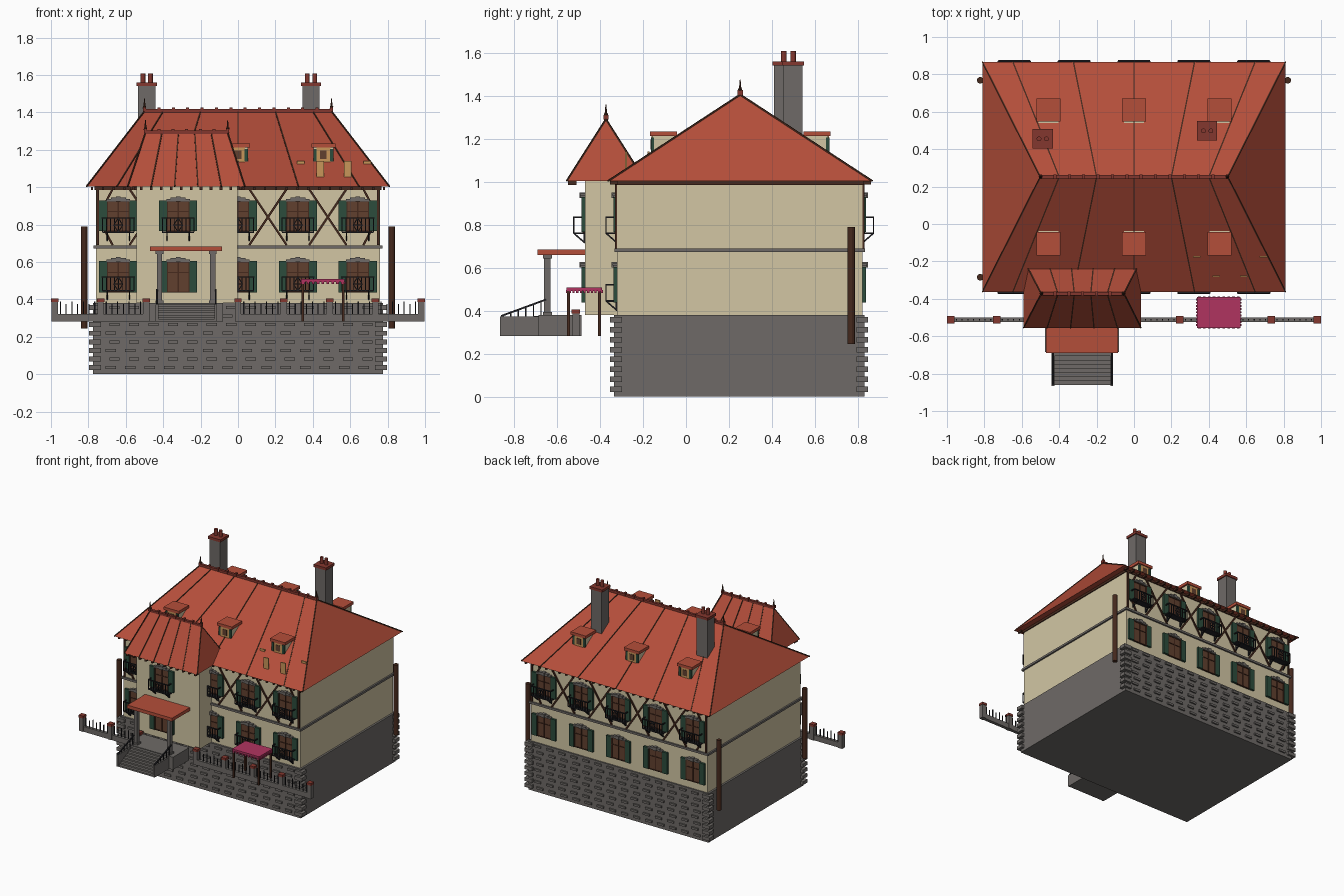
import bpy
import bmesh
from math import pi
from mathutils import Matrix, Vector

cube = bpy.data.objects.get("Cube")
if cube:
    bpy.data.objects.remove(cube, do_unlink=True)


def linear(hexcode):
    vals = [int(hexcode[i:i + 2], 16) / 255 for i in range(0, 6, 2)]
    return [((v + 0.055) / 1.055) ** 2.4 if v > 0.04 else v / 12.92 for v in vals] + [1]


PALETTE = {
    "roof_red": "b44e3a", "cap_red": "84372e", "plaster": "d2c6a4", "stone": "6e6a67",
    "timber": "46291d", "window_brown": "61402f", "shutter_green": "2c4c3c",
    "iron": "202024", "tan": "c8965a", "canopy_pink": "b03460",
}
mats = {}
for mat_name, code in PALETTE.items():
    m = bpy.data.materials.new(mat_name)
    m.use_nodes = True
    m.diffuse_color = linear(code)
    m.node_tree.nodes["Principled BSDF"].inputs["Base Color"].default_value = linear(code)
    mats[mat_name] = m

parts = {}


def part(name, mat):
    return parts.setdefault(name, (bmesh.new(), mat))[0]


def box(name, mat, x0, x1, y0, y1, z0, z1):
    size = Matrix.Diagonal((x1 - x0, y1 - y0, z1 - z0, 1))
    mid = Matrix.Translation(((x0 + x1) / 2, (y0 + y1) / 2, (z0 + z1) / 2))
    bmesh.ops.create_cube(part(name, mat), size=1, matrix=mid @ size)


def block(name, mat, x, y, z, w, d, h):
    box(name, mat, x - w / 2, x + w / 2, y - d / 2, y + d / 2, z - h / 2, z + h / 2)


def bar(name, mat, a, b, w, tip=None, sides=4):
    a, b = Vector(a), Vector(b)
    rot = (b - a).to_track_quat("Z", "Y").to_matrix().to_4x4()
    spin = Matrix.Rotation(pi / sides, 4, "Z")
    bmesh.ops.create_cone(part(name, mat), cap_ends=True, segments=sides, radius1=w,
                          radius2=w if tip is None else tip, depth=(b - a).length,
                          matrix=Matrix.Translation((a + b) / 2) @ rot @ spin)


def hip_roof(name, x0, x1, y0, y1, z, r0, r1, top, seams):
    bm = part(name, "roof_red")
    ry = (y0 + y1) / 2
    e = [Vector(c) for c in ((x0, y0, z), (x1, y0, z), (x1, y1, z), (x0, y1, z))]
    r = [Vector((r0, ry, top)), Vector((r1, ry, top))]
    v = [bm.verts.new(c) for c in e + r]
    for f in ((0, 1, 5, 4), (1, 2, 5), (2, 3, 4, 5), (3, 0, 4), (3, 2, 1, 0)):
        bm.faces.new([v[i] for i in f])
    # Hip ribs and standing seams
    for i, k in enumerate((0, 1, 1, 0)):
        bar(name + "_seams", "timber", e[i], r[k], 0.005)
    for t in seams:
        for a, b in ((0, 1), (3, 2)):
            bar(name + "_seams", "timber", e[a].lerp(e[b], t), r[0].lerp(r[1], t), 0.005)
    # Ridge tiles and finials
    box(name + "_ridge", "cap_red", r0, r1, ry - 0.01, ry + 0.01, top - 0.005, top + 0.012)
    n = round((r1 - r0) / 0.075)
    for i in range(n + 1):
        block(name + "_ridge", "cap_red", r0 + (r1 - r0) * i / n, ry, top + 0.01, 0.016, 0.024, 0.022)
    for p in r:
        bar(name + "_finials", "timber", p, p + Vector((0, 0, 0.07)), 0.009, 0.002, 8)
        bmesh.ops.create_icosphere(part(name + "_finials", "timber"), subdivisions=1, radius=0.011,
                                   matrix=Matrix.Translation(p + Vector((0, 0, 0.022))))


# Main volumes
box("stone_base", "stone", -0.775, 0.775, -0.335, 0.83, 0, 0.38)
box("house_walls", "plaster", -0.76, 0.76, -0.32, 0.82, 0.38, 1.005)
box("tower_walls", "plaster", -0.543, -0.003, -0.47, -0.3, 0.38, 1.005)
box("floor_band", "stone", -0.772, 0.772, -0.332, 0.832, 0.672, 0.688)
box("cornice", "timber", -0.767, 0.767, -0.327, 0.827, 0.985, 1.004)
hip_roof("main_roof", -0.81, 0.81, -0.363, 0.867, 1.003, -0.5, 0.5, 1.405,
         [0.1, 0.3, 0.5, 0.7, 0.9])
hip_roof("tower_roof", -0.59, 0.037, -0.555, -0.19, 1.003, -0.495, -0.055, 1.29,
         [0.2, 0.4, 0.6, 0.8])

# Rafter tails below the eaves
for i in range(28):
    x = -0.78 + i * 0.0578
    for y in (-0.337, 0.842):
        block("rafter_tails", "timber", x, y, 0.994, 0.012, 0.035, 0.016)
for i in range(12):
    block("tower_rafter_tails", "timber", -0.57 + i * 0.0532, -0.53, 0.994, 0.014, 0.04, 0.018)

# Corner quoins and raised stones on the base
for row in range(8):
    z = 0.035 + row * 0.046
    for x in (-0.765, 0.765):
        for y in (-0.325, 0.82):
            block("quoins", "stone", x, y, z, 0.065, 0.055, 0.026)
    for col in range(14):
        x = -0.68 + col * 0.104 + (row % 2) * 0.02
        for y in (-0.337, 0.832):
            block("base_stones", "stone", x, y, z, 0.055, 0.018, 0.016)


def window(x, wall, s, z0, z1):
    """Shuttered window on a wall facing s along y."""
    def slab(name, mat, xc, w, a, b, lo, hi):
        ya, yb = sorted((wall + s * a, wall + s * b))
        box(name, mat, xc - w / 2, xc + w / 2, ya, yb, lo, hi)
    h = z1 - z0
    slab("window_panes", "window_brown", x, 0.12, -0.01, 0.008, z0, z1)
    for dx in (-0.058, 0, 0.058):
        slab("window_frames", "timber", x + dx, 0.007, 0, 0.013, z0, z1)
    for t in (0, 0.65, 1):
        slab("window_frames", "timber", x, 0.12, 0, 0.012, z0 + h * t - 0.003, z0 + h * t + 0.003)
    for k in (-1, 1):
        slab("shutters", "shutter_green", x + k * 0.081, 0.042, 0, 0.017, z0 - 0.002, z1 + 0.004)
    slab("lintels", "stone", x, 0.125, 0, 0.02, z1, z1 + 0.012)
    slab("lintels", "stone", x, 0.08, 0, 0.022, z1 + 0.01, z1 + 0.02)
    slab("lintels", "stone", x, 0.025, 0, 0.026, z1, z1 + 0.026)


def balcony(x, wall, s, z):
    """Iron window balcony with railing and brackets."""
    out = wall + s * 0.052
    top = z + 0.075
    y0, y1 = sorted((wall, out))
    box("balcony_floors", "iron", x - 0.085, x + 0.085, y0, y1, z - 0.004, z + 0.004)

    def rod(a, b, w=0.0035):
        bar("balcony_railings", "iron", a, b, w)
    rod((x - 0.085, out, top), (x + 0.085, out, top), 0.005)
    for k in (-0.085, 0.085):
        rod((x + k, wall, top), (x + k, out, top), 0.005)
        rod((x + k * 0.7, out, z), (x + k * 0.7, wall, z - 0.045), 0.005)
        rod((x + k * 0.7, wall + s * 0.004, z), (x + k * 0.7, wall + s * 0.004, z - 0.045), 0.005)
    for i in range(9):
        if i != 4:
            xi = x - 0.084 + i * 0.021
            rod((xi, out, z), (xi, out, top))
    mid = z + 0.037
    ring = [(x, out, z), (x + 0.024, out, mid), (x, out, top), (x - 0.024, out, mid)]
    for i in range(4):
        rod(ring[i], ring[i - 1])
        rod(ring[i], (x, out, mid))


for i in range(5):
    x = -0.64 + i * 0.32
    front = -0.47 if i == 1 else -0.32
    window(x, front, -1, 0.44, 0.6)
    window(x, front, -1, 0.767, 0.924)
    window(x, 0.82, 1, 0.44, 0.6)
    window(x, 0.82, 1, 0.767, 0.924)
    balcony(x, front, -1, 0.76)
    balcony(x, 0.82, 1, 0.76)
    if i != 1:
        balcony(x, front, -1, 0.445)

# Half timbering on the upper floor
for y in (-0.323, 0.823):
    for xc in (-0.48, -0.16, 0.16, 0.48):
        for k in (-0.1, 0.1):
            bar("half_timbering", "timber", (xc - k, y, 0.69), (xc + k, y, 0.99), 0.008)
    for k in (-1, 1):
        bar("half_timbering", "timber", (k * 0.75, y, 0.69), (k * 0.75, y, 0.99), 0.009)
        bar("half_timbering", "timber", (k * 0.67, y, 0.69), (k * 0.75, y, 0.84), 0.008)
        bar("half_timbering", "timber", (k * 0.67, y, 0.99), (k * 0.75, y, 0.84), 0.008)

# Dormers on both slopes
for x in (-0.457, 0, 0.457):
    for s in (-1, 1):
        def span(name, mat, xc, w, a, b, z0, z1):
            y0, y1 = sorted((0.252 + s * a, 0.252 + s * b))
            box(name, mat, xc - w / 2, xc + w / 2, y0, y1, z0, z1)
        span("dormer_walls", "plaster", x, 0.105, 0.24, 0.408, 1.12, 1.216)
        span("dormer_roofs", "roof_red", x, 0.13, 0.295, 0.42, 1.212, 1.234)
        span("dormer_frames", "tan", x, 0.075, 0.4, 0.413, 1.135, 1.212)
        span("dormer_panes", "window_brown", x, 0.035, 0.4, 0.416, 1.15, 1.195)
        for k in (-0.045, 0.045):
            span("dormer_shutters", "shutter_green", x + k, 0.018, 0.4, 0.415, 1.14, 1.205)

# Small upright roof boards
for x, y in ((0.335, -0.175), (0.44, -0.28), (0.587, -0.28), (0.69, -0.175)):
    block("roof_boards", "tan", x, y, 1.097, 0.04, 0.009, 0.085)

# Chimneys with caps and pots
for x, y in ((-0.488, 0.455), (0.391, 0.498)):
    block("chimneys", "stone", x, y, 1.37, 0.092, 0.09, 0.34)
    block("chimney_caps", "cap_red", x, y, 1.55, 0.108, 0.104, 0.02)
    for k in (-0.02, 0.02):
        bar("chimney_pots", "cap_red", (x + k, y, 1.55), (x + k, y, 1.607), 0.013, sides=12)

# Porch: landing, steps, columns and roof
box("landing", "stone", -0.475, -0.08, -0.685, -0.485, 0.282, 0.38)
for i in range(8):
    box("porch_steps", "stone", -0.43, -0.122, -0.862 + i * 0.0222, -0.68, 0.282, 0.294 + i * 0.0115)
for x in (-0.433, -0.119):
    box("stair_cheeks", "stone", x - 0.007, x + 0.007, -0.865, -0.68, 0.282, 0.373)
    bar("stair_rails", "iron", (x, -0.86, 0.375), (x, -0.65, 0.452), 0.006)
    for i in range(6):
        y = -0.85 + i * 0.035
        bar("stair_rails", "iron", (x, y, 0.36), (x, y, 0.379 + i * 0.0128), 0.004)
for x in (-0.42, -0.135):
    block("porch_columns", "stone", x, -0.645, 0.52, 0.028, 0.03, 0.28)
    block("porch_columns", "stone", x, -0.645, 0.65, 0.042, 0.042, 0.016)
    block("porch_columns", "stone", x, -0.645, 0.386, 0.042, 0.042, 0.014)
box("porch_roof", "roof_red", -0.47, -0.085, -0.69, -0.465, 0.658, 0.684)

# Garden wall with posts and pickets
for x0, x1 in ((-1, -0.475), (-0.02, 1)):
    box("garden_wall", "stone", x0 + 0.01, x1 - 0.01, -0.525, -0.5, 0.282, 0.322)
for i in range(9):
    x = -0.98 + i * 0.245
    if i == 3:
        continue
    block("wall_posts", "stone", x, -0.512, 0.335, 0.034, 0.034, 0.106)
    block("wall_post_caps", "cap_red", x, -0.512, 0.396, 0.04, 0.04, 0.018)
    if i not in (2, 8):
        for k in range(1, 8):
            xp = x + k * 0.0306
            bar("wall_pickets", "iron", (xp, -0.512, 0.32), (xp, -0.512, 0.375 + 0.014 * (k % 2)), 0.004)

# Garden canopy
box("canopy_top", "canopy_pink", 0.338, 0.57, -0.555, -0.39, 0.492, 0.508)
for i in range(9):
    for y in (-0.553, -0.392):
        block("canopy_fringe", "canopy_pink", 0.35 + i * 0.026, y, 0.488, 0.014, 0.01, 0.014)
    for x in (0.338, 0.57):
        block("canopy_fringe", "canopy_pink", x, -0.54 + i * 0.017, 0.488, 0.012, 0.01, 0.014)
for x in (0.346, 0.562):
    for y in (-0.547, -0.402):
        block("canopy_legs", "timber", x, y, 0.388, 0.013, 0.013, 0.21)

# Drain pipes on the side walls
for x, y in ((0.822, 0.768), (-0.822, 0.768), (-0.822, -0.285)):
    bar("drain_pipes", "timber", (x, y, 0.245), (x, y, 0.79), 0.018, sides=12)

for name, (bm, mat) in parts.items():
    mesh = bpy.data.meshes.new(name)
    bmesh.ops.recalc_face_normals(bm, faces=bm.faces)
    bm.to_mesh(mesh)
    bm.free()
    mesh.materials.append(mats[mat])
    bpy.context.scene.collection.objects.link(bpy.data.objects.new(name, mesh))
